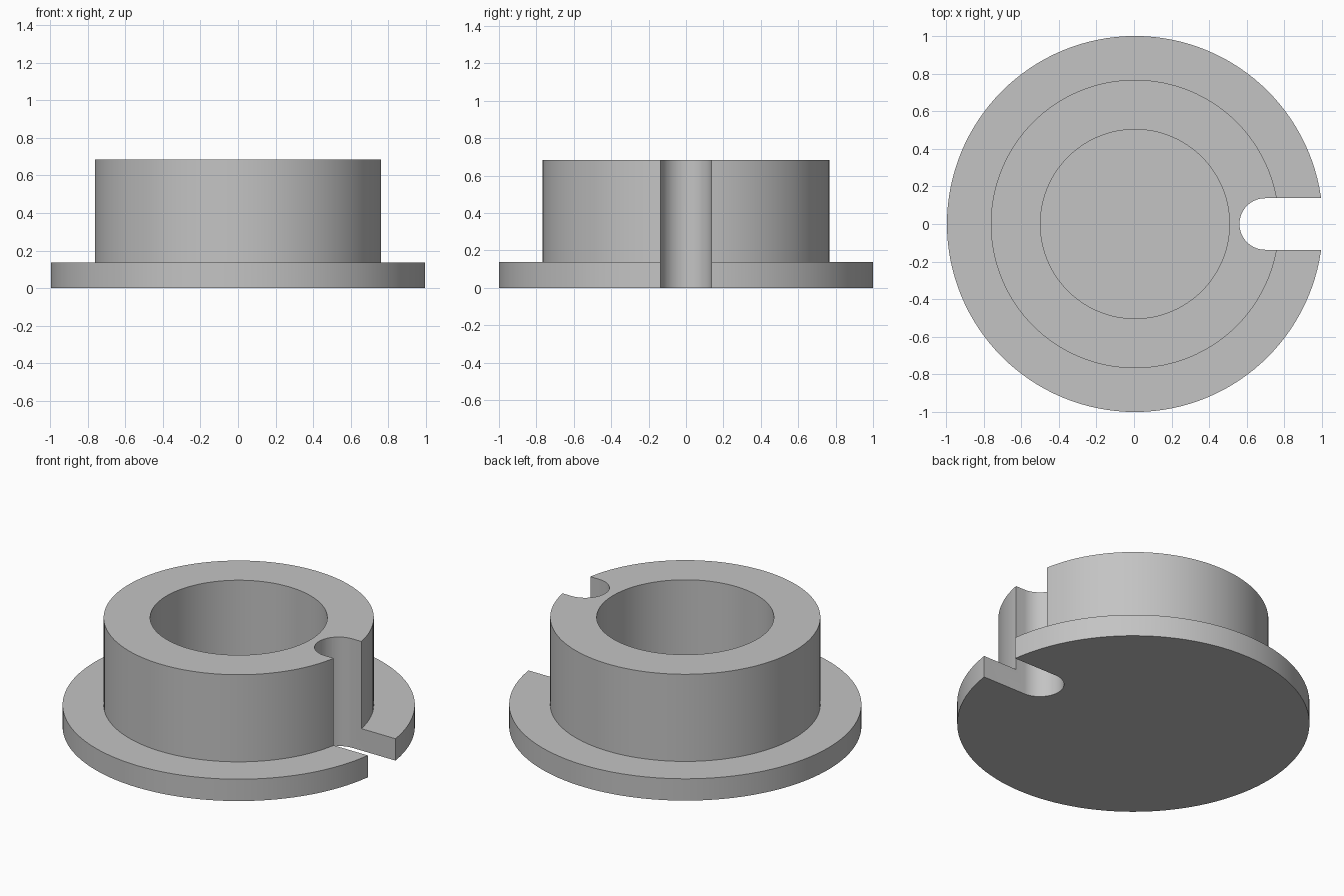
import bpy, bmesh, math
from mathutils import Vector

if "Cube" in bpy.data.objects:
    bpy.data.objects.remove(bpy.data.objects["Cube"])

SEGMENTS = 128
AXIS_X = 0.005                      # lathe axis, so the notched body is centred
R_FLANGE, R_HUB, R_BORE = 1.0, 0.767, 0.503
Z_FLANGE, Z_TOP = 0.137, 0.683
SLOT_R, SLOT_X = 0.137, 0.698       # slot half width and centre of its round end

grey = bpy.data.materials.new("light_grey")
grey.diffuse_color = (0.55, 0.55, 0.55, 1)
grey.use_nodes = True
grey.node_tree.nodes["Principled BSDF"].inputs["Base Color"].default_value = grey.diffuse_color


def make_object(name, bm):
    bmesh.ops.recalc_face_normals(bm, faces=bm.faces)
    mesh = bpy.data.meshes.new(name)
    bm.to_mesh(mesh)
    bm.free()
    mesh.materials.append(grey)
    obj = bpy.data.objects.new(name, mesh)
    bpy.context.collection.objects.link(obj)
    return obj


# Flanged hub with a blind bore, turned from a half profile
profile = [(0, 0), (R_FLANGE, 0), (R_FLANGE, Z_FLANGE), (R_HUB, Z_FLANGE),
           (R_HUB, Z_TOP), (R_BORE, Z_TOP), (R_BORE, Z_FLANGE), (0, Z_FLANGE)]
bm = bmesh.new()
verts = [bm.verts.new((AXIS_X + r, 0, z)) for r, z in profile]
edges = [bm.edges.new(pair) for pair in zip(verts, verts[1:])]
bmesh.ops.spin(bm, geom=verts + edges, cent=(AXIS_X, 0, 0), axis=(0, 0, 1),
               angle=math.tau, steps=SEGMENTS)
bmesh.ops.remove_doubles(bm, verts=bm.verts, dist=1e-4)
hub = make_object("flanged_hub", bm)

# Round-ended slot cutter running out through the flange
bm = bmesh.new()
outline = [(1.3, -SLOT_R), (1.3, SLOT_R)]
for i in range(33):
    a = math.pi / 2 + math.pi * i / 32
    outline.append((SLOT_X + SLOT_R * math.cos(a), SLOT_R * math.sin(a)))
face = bm.faces.new([bm.verts.new((x, y, -0.2)) for x, y in outline])
top = bmesh.ops.extrude_face_region(bm, geom=[face])["geom"]
bmesh.ops.translate(bm, vec=Vector((0, 0, 1.2)),
                    verts=[v for v in top if isinstance(v, bmesh.types.BMVert)])
cutter = make_object("slot_cutter", bm)
cutter.hide_render = True

# Cut the slot, then smooth the round walls and keep the rims sharp
cut = hub.modifiers.new("slot", 'BOOLEAN')
cut.operation = 'DIFFERENCE'
cut.solver = 'EXACT'
cut.object = cutter
bpy.context.view_layer.objects.active = hub
hub.select_set(True)
bpy.ops.object.modifier_apply(modifier=cut.name)
bpy.data.objects.remove(cutter)
bpy.ops.object.shade_smooth_by_angle(angle=math.radians(30))
